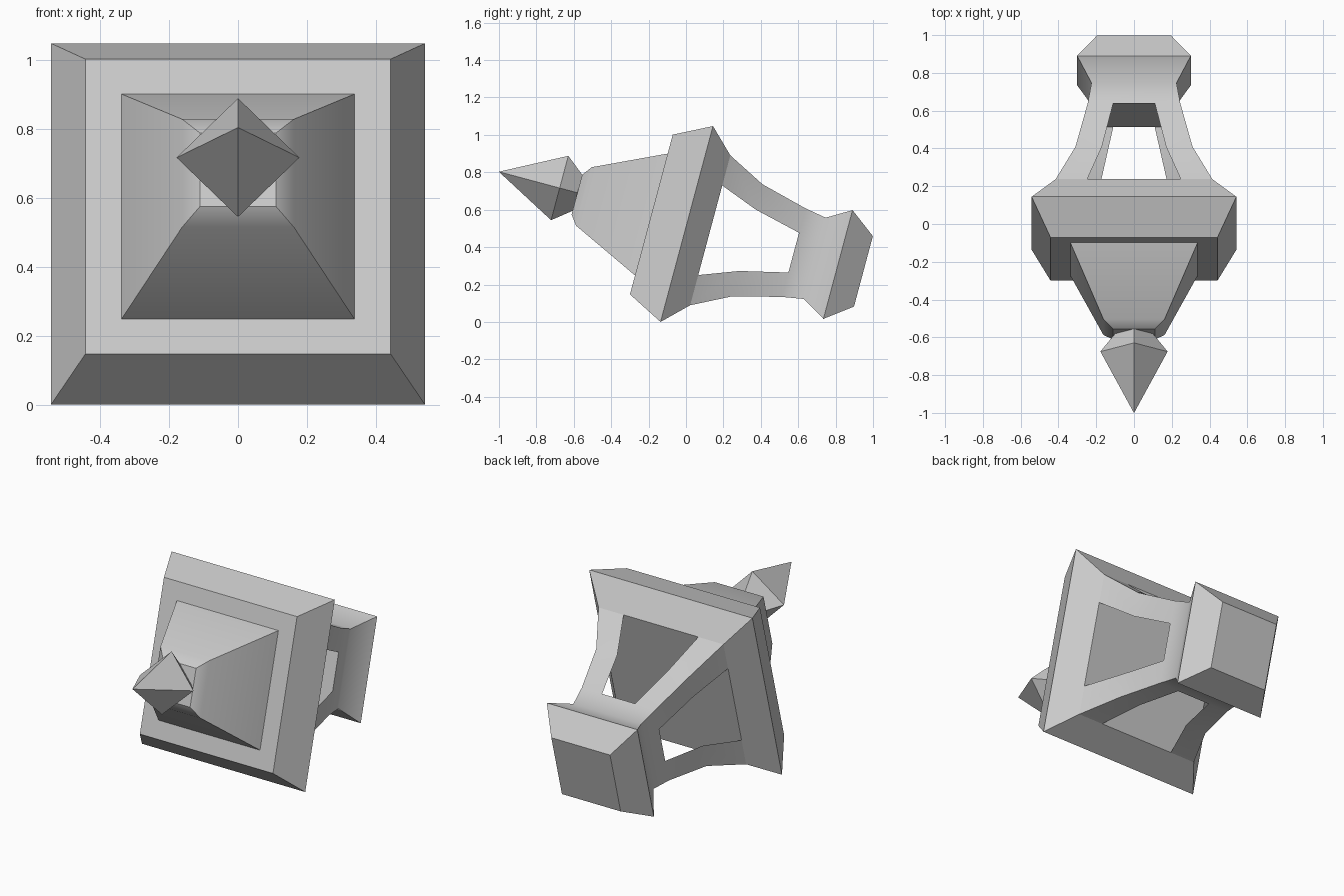
import bpy, bmesh
from math import radians, pi, sin, cos
from mathutils import Matrix

if "Cube" in bpy.data.objects:
    bpy.data.objects.remove(bpy.data.objects["Cube"])

# The lantern is modelled upright along local z, then tipped forward
TILT = Matrix.Translation((0, 0.004, 0.5235)) @ Matrix.Rotation(radians(75), 4, 'X')


def finish(name, bm, smooth=30):
    bmesh.ops.remove_doubles(bm, verts=bm.verts, dist=0.0005)
    bmesh.ops.recalc_face_normals(bm, faces=bm.faces)
    mesh = bpy.data.meshes.new(name)
    bm.to_mesh(mesh)
    bm.free()
    mesh.transform(TILT)
    obj = bpy.data.objects.new(name, mesh)
    bpy.context.collection.objects.link(obj)
    bpy.ops.object.select_all(action='DESELECT')
    obj.select_set(True)
    bpy.context.view_layer.objects.active = obj
    bpy.ops.object.shade_smooth_by_angle(angle=radians(smooth))
    return obj


def loft(name, profile, turn=pi / 4, k=2 ** 0.5, dy=0.0):
    """Four-sided loft through (half width, height) rings, capped at both ends."""
    bm = bmesh.new()
    rings = [[bm.verts.new((r * k * cos(turn + i * pi / 2),
                            r * k * sin(turn + i * pi / 2) + dy, z))
              for i in range(4)] for r, z in profile]
    for a, b in zip(rings, rings[1:]):
        for i in range(4):
            j = (i + 1) % 4
            bm.faces.new((a[i], a[j], b[j], b[i]))
    bm.faces.new(rings[0])
    bm.faces.new(rings[-1])
    return finish(name, bm)


# Eave slab, pyramid roof and diamond finial
loft("roof_eave", [(0.415, -0.13), (0.542, 0.0), (0.442, 0.196)])
loft("roof", [(0.34, 0.19), (0.162, 0.569), (0.11, 0.608)])
loft("finial", [(0.07, 0.57), (0.178, 0.706), (0.0005, 1.042)], turn=0, k=1, dy=0.01)

# Lamp body: four flaring walls with a window opening in each
rows = [(0.415, 0.248, -0.13), (0.31, 0.17, -0.336), (0.245, 0.11, -0.592)]
base = [(0.245, -0.592), (0.225, -0.709), (0.301, -0.837), (0.195, -0.978)]
bm = bmesh.new()
for side in range(4):
    rot = Matrix.Rotation(side * pi / 2, 3, 'Z')

    def face(pts):
        vs = [bm.verts.new(p) for p in pts]
        bmesh.ops.transform(bm, matrix=rot.to_4x4(), verts=vs)
        bm.faces.new(vs)

    # corner posts either side of the window
    for (r0, w0, z0), (r1, w1, z1) in zip(rows, rows[1:]):
        for s in (-1, 1):
            face([(s * r0, r0, z0), (s * w0, r0, z0), (s * w1, r1, z1), (s * r1, r1, z1)])
    # neck and flared foot
    for i, ((r0, z0), (r1, z1)) in enumerate(zip(base, base[1:])):
        top = [(r0, r0, z0), (-r0, r0, z0)]
        if i == 0:
            w = rows[-1][1]
            top = [(r0, r0, z0), (w, r0, z0), (-w, r0, z0), (-r0, r0, z0)]
        face(top + [(-r1, r1, z1), (r1, r1, z1)])
# lamp floor and underside of the foot
for r, z in (base[0], base[-1]):
    bm.faces.new([bm.verts.new((x * r, y * r, z))
                  for x, y in ((1, 1), (-1, 1), (-1, -1), (1, -1))])
finish("lamp_body", bm, 42)
